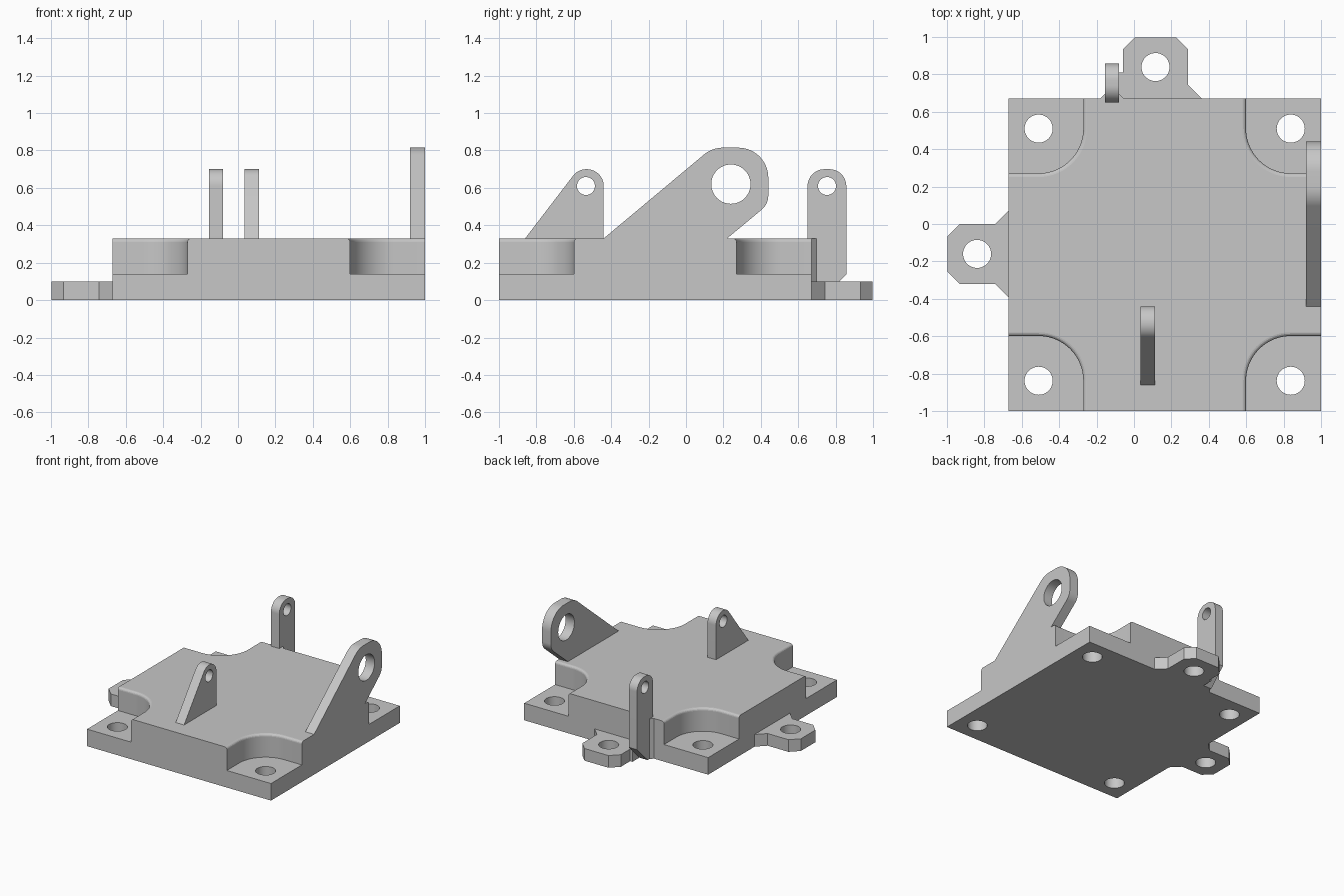
import bpy, bmesh, math
from mathutils import Vector, Matrix

cube = bpy.data.objects.get("Cube")
if cube:
    bpy.data.objects.remove(cube, do_unlink=True)

grey = bpy.data.materials.new("plain_grey")
grey.use_nodes = True
COLOUR = (0.57, 0.57, 0.57, 1)
grey.diffuse_color = COLOUR
for node in grey.node_tree.nodes:
    if node.type == 'BSDF_PRINCIPLED':
        node.inputs["Base Color"].default_value = COLOUR

ALONG_X = Matrix(((0, 0, 1, 0), (1, 0, 0, 0), (0, 1, 0, 0), (0, 0, 0, 1)))
ALONG_Z = Matrix.Identity(4)


def rounded(points, steps=16):
    """Polygon outline; a third value on a point is its corner radius."""
    out = []
    for i, pt in enumerate(points):
        p = Vector(pt[:2])
        if len(pt) < 3:
            out.append(p)
            continue
        r = pt[2]
        a = (Vector(points[i - 1][:2]) - p).normalized()
        b = (Vector(points[(i + 1) % len(points)][:2]) - p).normalized()
        half = a.angle(b) / 2
        t = r / math.tan(half)
        c = p + (a + b).normalized() * r / math.sin(half)
        start, end = p + a * t - c, p + b * t - c
        first = math.atan2(start.y, start.x)
        sweep = math.atan2(start.x * end.y - start.y * end.x, start.dot(end))
        for k in range(steps + 1):
            ang = first + sweep * k / steps
            out.append(c + Vector((math.cos(ang), math.sin(ang))) * r)
    return out


def circle(u, v, r, n=48):
    return [Vector((u + r * math.cos(math.tau * k / n),
                    v + r * math.sin(math.tau * k / n))) for k in range(n)]


def plate(name, outline, holes, low, high, axis=ALONG_Z, edit=None):
    """Extrude an outline with round holes from low to high along an axis."""
    curve = bpy.data.curves.new(name + "_profile", 'CURVE')
    curve.dimensions = '2D'
    curve.fill_mode = 'BOTH'
    curve.extrude = (high - low) / 2
    for loop in [rounded(outline)] + [circle(*h) for h in holes]:
        spline = curve.splines.new('POLY')
        spline.points.add(len(loop) - 1)
        for p, co in zip(spline.points, loop):
            p.co = (co.x, co.y, 0, 1)
        spline.use_cyclic_u = True
    temp = bpy.data.objects.new(name + "_profile", curve)
    bpy.context.scene.collection.objects.link(temp)
    bpy.context.view_layer.update()
    mesh = bpy.data.meshes.new_from_object(
        temp.evaluated_get(bpy.context.evaluated_depsgraph_get()))
    bpy.data.objects.remove(temp, do_unlink=True)
    bpy.data.curves.remove(curve)

    bm = bmesh.new()
    bm.from_mesh(mesh)
    bm.transform(axis @ Matrix.Translation((0, 0, (low + high) / 2)))
    bmesh.ops.remove_doubles(bm, verts=bm.verts, dist=0.0002)
    if edit:
        edit(bm)
    bmesh.ops.recalc_face_normals(bm, faces=bm.faces)
    bm.to_mesh(mesh)
    bm.free()
    mesh.name = name
    mesh.materials.clear()
    mesh.materials.append(grey)
    obj = bpy.data.objects.new(name, mesh)
    bpy.context.scene.collection.objects.link(obj)
    bpy.ops.object.select_all(action='DESELECT')
    obj.select_set(True)
    bpy.context.view_layer.objects.active = obj
    bpy.ops.object.shade_smooth_by_angle(angle=math.radians(10))


# Square base with a bolt hole in each corner
CX, CY, HALF, NOTCH, BOLT = 0.164, -0.164, 0.836, 0.435, 0.674
BASE_TOP, BODY_TOP = 0.14, 0.33
signs = [(1, 1), (-1, 1), (-1, -1), (1, -1)]
plate("base_plate", [(CX + sx * HALF, CY + sy * HALF) for sx, sy in signs],
      [(CX + sx * BOLT, CY + sy * BOLT, 0.075) for sx, sy in signs],
      0, BASE_TOP)

# Raised body with rounded corner pockets
body = []
for k in range(4):
    turn = Matrix.Rotation(k * math.pi / 2, 2)
    for u, v, *r in [(HALF, NOTCH), (NOTCH, NOTCH, 0.239), (NOTCH, HALF)]:
        q = turn @ Vector((u, v))
        body.append((CX + q.x, CY + q.y, *r))


def soften_pockets(bm):
    bmesh.ops.dissolve_limit(bm, angle_limit=0.01, verts=bm.verts, edges=bm.edges)
    rim = []
    for e in bm.edges:
        mid = (e.verts[0].co + e.verts[1].co) / 2
        inside = max(abs(mid.x - CX), abs(mid.y - CY)) < HALF - 0.01
        if inside and all(v.co.z > BODY_TOP - 0.001 for v in e.verts):
            rim.append(e)
    bmesh.ops.bevel(bm, geom=rim, offset=0.02, segments=4, profile=0.5,
                    affect='EDGES')


plate("raised_body", body, [], BASE_TOP, BODY_TOP, edit=soften_pockets)


# Flat mounting ears with flared roots and clipped corners
def ear(name, origin, angle, w):
    side = [(0, w + 0.07), (0.07, w), (0.26, w), (0.326, w - 0.066)]
    pts = side + [(u, -v) for u, v in reversed(side)]
    turn = Matrix.Rotation(angle, 2)
    place = [turn @ Vector(p) + Vector(origin) for p in pts]
    hole = turn @ Vector((0.167, 0)) + Vector(origin)
    plate(name, [tuple(p) for p in place], [(hole.x, hole.y, 0.075)], 0, 0.1)


ear("back_ear", (0.115, CY + HALF), math.pi / 2, 0.175)
ear("side_ear", (CX - HALF, -0.16), math.pi, 0.16)

# Upright lugs, drawn in the y-z plane
plate("large_lug",
      [(-0.44, 0.33), (0.22, 0.33), (0.44, 0.513, 0.1), (0.44, 0.815, 0.16),
       (0.14, 0.815, 0.16)], [(0.24, 0.62, 0.105)], 0.92, 1.0, ALONG_X)
plate("front_lug",
      [(-0.86, 0.33), (-0.44, 0.33), (-0.44, 0.7, 0.09), (-0.577, 0.7, 0.09)],
      [(-0.535, 0.61, 0.048)], 0.035, 0.112, ALONG_X)
plate("back_lug",
      [(0.65, 0), (0.72, 0), (0.857, 0.137), (0.857, 0.7, 0.09),
       (0.65, 0.7, 0.09)], [(0.754, 0.61, 0.048)], -0.155, -0.08, ALONG_X)

# Flared root of the back lug and the web joining it to the ear
plate("back_lug_root", [(-0.18, 0.672), (-0.055, 0.672), (-0.08, 0.697),
                        (-0.155, 0.697)], [], 0, BODY_TOP)
plate("ear_web", [(-0.08, 0.672), (-0.06, 0.672), (-0.06, 0.81),
                  (-0.08, 0.81)], [], 0, 0.1)
